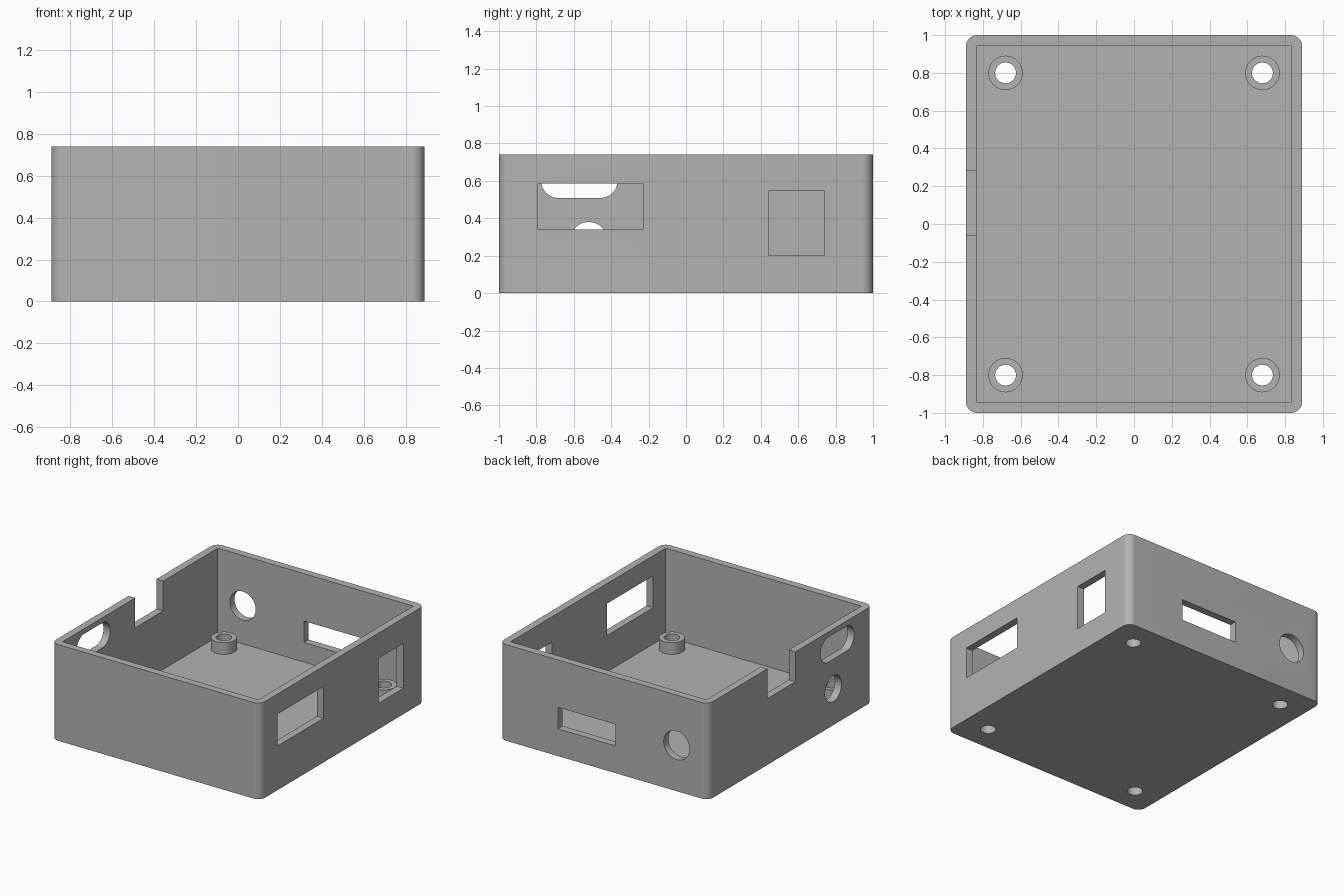
import bpy, bmesh, math
from mathutils import Matrix

HX, HY, H = 0.89, 1.0, 0.74        # half width, half depth, height
WALL, FLOOR = 0.057, 0.06
BOSS_TOP = 0.15

cube = bpy.data.objects.get("Cube")
if cube:
    bpy.data.objects.remove(cube, do_unlink=True)

grey = bpy.data.materials.new("plain grey")
grey.use_nodes = True
colour = (0.45, 0.45, 0.45, 1)
grey.diffuse_color = colour
grey.node_tree.nodes["Principled BSDF"].inputs["Base Color"].default_value = colour


def make_object(name, bm):
    bmesh.ops.recalc_face_normals(bm, faces=bm.faces)
    mesh = bpy.data.meshes.new(name)
    bm.to_mesh(mesh)
    bm.free()
    mesh.materials.append(grey)
    obj = bpy.data.objects.new(name, mesh)
    bpy.context.collection.objects.link(obj)
    return obj


def box(name, x, y, z, radius=0, axis=2):
    """Box from ranges; edges along the axis may be rounded."""
    bm = bmesh.new()
    bmesh.ops.create_cube(bm, size=1)
    for v in bm.verts:
        v.co = [r[0] if c < 0 else r[1] for r, c in zip((x, y, z), v.co)]
    if radius:
        edges = [e for e in bm.edges
                 if abs((e.verts[0].co - e.verts[1].co).normalized()[axis]) > 0.9]
        bmesh.ops.bevel(bm, geom=edges, offset=radius, segments=12,
                        profile=0.5, affect='EDGES', clamp_overlap=False)
        bmesh.ops.remove_doubles(bm, verts=bm.verts, dist=1e-4)
    return make_object(name, bm)


def cylinder(name, centre, radius, depth, axis='Z'):
    bm = bmesh.new()
    turn = {'X': Matrix.Rotation(math.pi / 2, 4, 'Y'),
            'Y': Matrix.Rotation(math.pi / 2, 4, 'X'),
            'Z': Matrix.Identity(4)}[axis]
    bmesh.ops.create_cone(bm, cap_ends=True, segments=48, radius1=radius,
                          radius2=radius, depth=depth,
                          matrix=Matrix.Translation(centre) @ turn)
    return make_object(name, bm)


def cut(target, cutter):
    """Subtract the cutter from the target, then discard it."""
    mod = target.modifiers.new("cut", 'BOOLEAN')
    mod.operation, mod.solver, mod.object = 'DIFFERENCE', 'EXACT', cutter
    bpy.ops.object.select_all(action='DESELECT')
    bpy.context.view_layer.objects.active = target
    target.select_set(True)
    bpy.ops.object.modifier_apply(modifier=mod.name)
    bpy.data.objects.remove(cutter, do_unlink=True)


def smooth(obj):
    bpy.ops.object.select_all(action='DESELECT')
    bpy.context.view_layer.objects.active = obj
    obj.select_set(True)
    bpy.ops.object.shade_smooth_by_angle(angle=math.radians(30))


# Open tray with rounded outer corners and a square cavity
case = box("case", (-HX, HX), (-HY, HY), (0, H), radius=0.06)
ix, iy = HX - WALL, HY - WALL
cut(case, box("cavity", (-ix, ix), (-iy, iy), (FLOOR, H + 0.2)))

# Right wall: two rectangular windows
right = (HX - 0.1, HX + 0.1)
cut(case, box("wide_window", right, (-0.79, -0.23), (0.34, 0.585)))
cut(case, box("tall_window", right, (0.44, 0.74), (0.20, 0.545)))

# Left wall: open notch, rounded slot and round hole
left = (-HX - 0.1, -HX + 0.1)
cut(case, box("notch", left, (-0.06, 0.28), (0.51, H + 0.2)))
cut(case, box("rounded_slot", left, (-0.775, -0.365), (0.508, 0.70), radius=0.0955, axis=0))
cut(case, cylinder("side_hole", (-HX, -0.52, 0.28), 0.1, 0.2, 'X'))

# Back wall: slot and round hole
cut(case, box("back_slot", (-0.10, 0.39), (HY - 0.1, HY + 0.1), (0.21, 0.375)))
cut(case, cylinder("back_hole", (-0.62, HY, 0.353), 0.11, 0.2, 'Y'))

# Four screw bosses, each drilled through the floor
for side, sx in (("left", 1), ("right", -1)):
    for end, sy in (("front", -1), ("back", 1)):
        x, y = sx * 0.68, sy * 0.80
        cut(case, cylinder("floor_drill", (x, y, 0), 0.055, 0.3))
        height = BOSS_TOP - FLOOR
        boss = cylinder(f"{end}_{side}_boss", (x, y, FLOOR + height / 2), 0.091, height)
        cut(boss, cylinder("boss_drill", (x, y, FLOOR), 0.055, 0.4))
        smooth(boss)

smooth(case)
